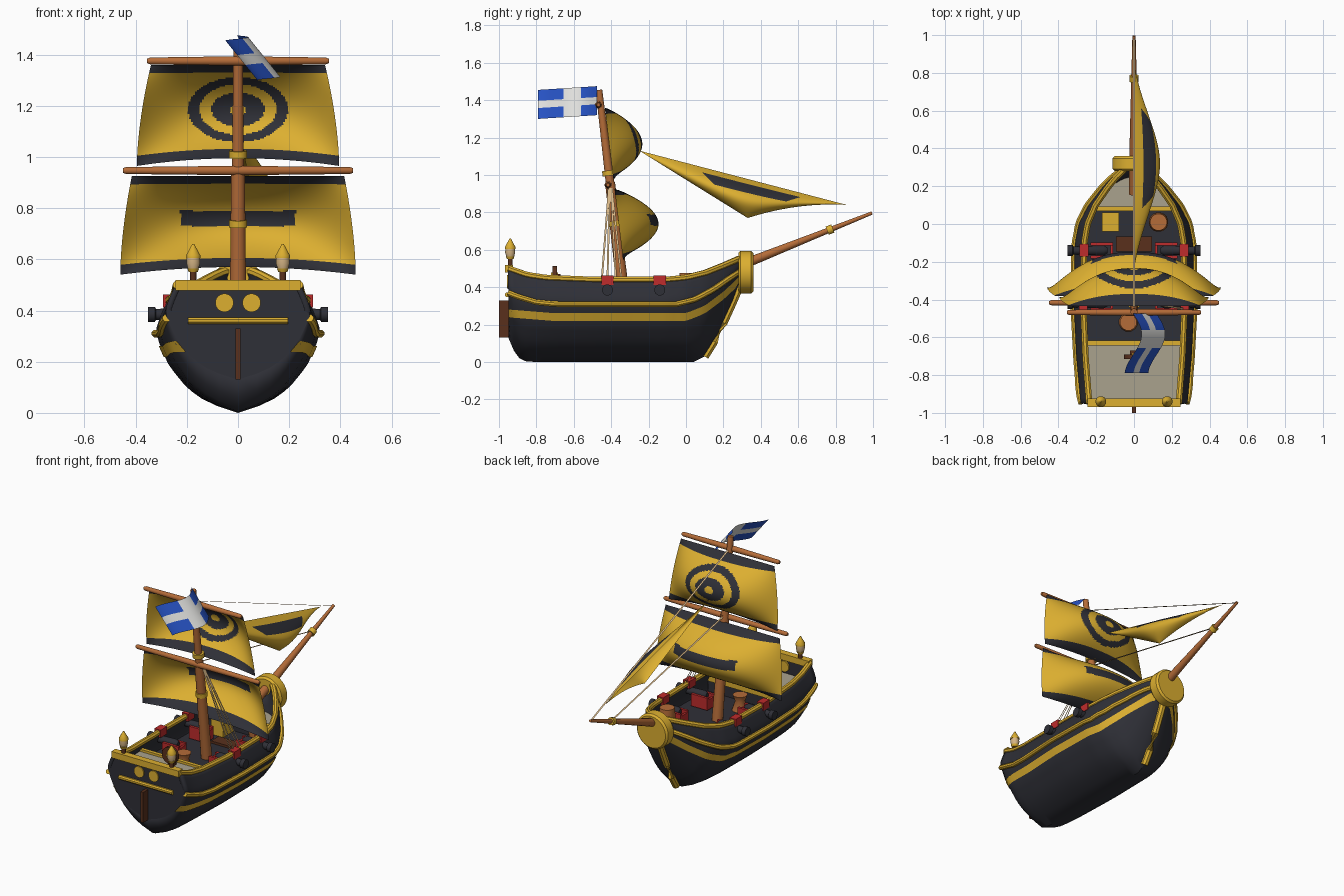
import bpy, bmesh, math
from mathutils import Vector

if "Cube" in bpy.data.objects:
    bpy.data.objects.remove(bpy.data.objects["Cube"])


def material(name, r, g, b):
    m = bpy.data.materials.new(name)
    m.diffuse_color = (r, g, b, 1)
    m.use_nodes = True
    m.node_tree.nodes["Principled BSDF"].inputs["Base Color"].default_value = m.diffuse_color
    return m


GOLD = material("gold", 0.72, 0.43, 0.03)
DARK = material("dark slate", 0.028, 0.029, 0.038)
WOOD = material("wood", 0.46, 0.15, 0.04)
BROWN = material("dark brown", 0.10, 0.03, 0.012)
DECK = material("pale deck", 0.40, 0.36, 0.27)
RED = material("red", 0.52, 0.025, 0.025)
BLUE = material("blue", 0.02, 0.085, 0.55)
WHITE = material("white", 0.75, 0.75, 0.73)
CREAM = material("cream", 0.68, 0.47, 0.24)


def mesh(name, verts, faces, mats, idx=None):
    me = bpy.data.meshes.new(name)
    me.from_pydata([tuple(v) for v in verts], [], faces)
    for m in mats:
        me.materials.append(m)
    if idx:
        me.polygons.foreach_set("material_index", idx)
    bm = bmesh.new()
    bm.from_mesh(me)
    bmesh.ops.recalc_face_normals(bm, faces=bm.faces)
    bm.to_mesh(me)
    bm.free()
    ob = bpy.data.objects.new(name, me)
    bpy.context.collection.objects.link(ob)
    return ob


def grid(name, fn, nu, nv, mats, rule=None):
    """Surface fn(u, v) with u, v in 0..1; rule picks the colour of a face."""
    verts = [fn(i / nu, j / nv) for i in range(nu + 1) for j in range(nv + 1)]
    faces, idx = [], []
    for i in range(nu):
        for j in range(nv):
            a = i * (nv + 1) + j
            faces.append((a, a + nv + 1, a + nv + 2, a + 1))
            idx.append(int(rule((i + .5) / nu, (j + .5) / nv)) if rule else 0)
    return mesh(name, verts, faces, mats, idx)


def tube(name, pts, radii, mat, n=12):
    """Round section swept along points, one radius or one per point."""
    pts = [Vector(p) for p in pts]
    if not isinstance(radii, (list, tuple)):
        radii = [radii] * len(pts)
    verts, faces = [], []
    for i, (p, r) in enumerate(zip(pts, radii)):
        t = (pts[min(i + 1, len(pts) - 1)] - pts[max(i - 1, 0)]).normalized()
        ref = Vector((0, 1, 0)) if abs(t.z) > .9 else Vector((0, 0, 1))
        a = t.cross(ref).normalized()
        b = t.cross(a)
        for k in range(n):
            w = 2 * math.pi * (k + .5) / n
            verts.append(p + r * (a * math.cos(w) + b * math.sin(w)))
    for i in range(len(pts) - 1):
        for k in range(n):
            k2 = (k + 1) % n
            faces.append((i * n + k, i * n + k2, (i + 1) * n + k2, (i + 1) * n + k))
    faces += [tuple(range(n)), tuple(range((len(pts) - 1) * n, len(pts) * n))]
    return mesh(name, verts, faces, [mat])


def box(name, x0, x1, y0, y1, z0, z1, mat):
    v = [(x, y, z) for x in (x0, x1) for y in (y0, y1) for z in (z0, z1)]
    f = [(0, 1, 3, 2), (4, 5, 7, 6), (0, 1, 5, 4), (2, 3, 7, 6), (0, 2, 6, 4), (1, 3, 7, 5)]
    return mesh(name, v, f, [mat])


def interp(table, x):
    for (a, va), (b, vb) in zip(table, table[1:]):
        if x <= b:
            return va + (vb - va) * max(0, (x - a) / (b - a))
    return table[-1][1]


# Hull form: keel line, sheer line, half width and section shape
Y0, Y1 = -.95, .31
KEEL = [(-.95, .13), (-.92, .06), (-.88, .006), (-.8, 0), (.04, 0), (.1, .03),
        (.15, .11), (.2, .21), (.25, .32), (.29, .43), (.31, .5)]
SHEER = [(-.95, .5), (-.85, .465), (-.75, .45), (-.5, .44), (-.1, .44), (0, .45),
         (.1, .475), (.2, .515), (.28, .55), (.31, .555)]
WIDTH = [(-.95, .285), (-.7, .308), (-.4, .322), (-.1, .315), (0, .295), (.1, .245),
         (.2, .165), (.26, .105), (.31, .04)]
SECTION = [(0, 0), (.09, .37), (.22, .62), (.42, .84), (.6, .95), (.73, 1), (.85, .95), (1, .86)]
STRIPE = [(-.95, .26), (-.7, .24), (0, .24), (.1, .28), (.2, .355), (.28, .43), (.31, .47)]
WALE = [(-.95, .37), (-.9, .35), (-.8, .32), (-.7, .31), (-.05, .31), (.05, .335),
        (.15, .39), (.22, .44), (.31, .5)]


def half(y, z):
    zb, zt = interp(KEEL, y), interp(SHEER, y)
    return interp(WIDTH, y) * interp(SECTION, max(0, min(1, (z - zb) / (zt - zb))))


def yat(u):
    return Y0 + (Y1 - Y0) * u


def hull_pt(u, v):
    y, t = yat(u), abs(2 * v - 1)
    zb, zt = interp(KEEL, y), interp(SHEER, y)
    x = math.copysign(interp(WIDTH, y) * interp(SECTION, t), v - .5)
    return x, y, zb + (zt - zb) * t


hull = grid("hull", hull_pt, 42, 32, [DARK])
mod = hull.modifiers.new("thickness", "SOLIDIFY")
mod.thickness = .022
mod.offset = -1


def transom_pt(u, v):
    x, y, z = hull_pt(0, .5 + v / 2)
    return x * (2 * u - 1), y, z


grid("transom", transom_pt, 2, 16, [DARK])

# Rails, painted stripe and stem
for s, side in ((1, "right"), (-1, "left")):
    ys = [yat(i / 42) for i in range(43)]
    tube(f"top_rail_{side}", [(s * (half(y, 9) - .008), y, interp(SHEER, y)) for y in ys], .018, GOLD, 8)
    tube(f"wale_{side}", [(s * (half(y, interp(WALE, y)) + .004), y, interp(WALE, y)) for y in ys], .016, GOLD, 8)

    def stripe_pt(u, v):
        y = yat(u * .98)
        z = interp(STRIPE, y) + .042 * (v - .5)
        return s * (half(y, z) + .005), y, z
    grid(f"stripe_{side}", stripe_pt, 42, 2, [GOLD])
tube("stem", [(0, .1, .03), (0, .15, .11), (0, .2, .21), (0, .25, .32), (0, .31, .46)], .024, GOLD, 8)

# Decks with cross beams
for name, a, b, z, m in (("main_deck", -.64, .09, .3, DARK), ("stern_deck", -.94, -.63, .39, DECK),
                         ("bow_deck", .08, .28, .39, DECK)):
    grid(name, lambda u, v: ((2 * v - 1) * max(.005, half(a + (b - a) * u, z) - .012), a + (b - a) * u, z),
         12, 2, [m])
for name, y in (("stern_beam", -.63), ("bow_beam", .08)):
    w = half(y, .39) - .015
    box(name, -w, w, y - .012, y + .012, .37, .405, GOLD)
    box(name + "_bulkhead", -w, w, y - .005, y + .005, .3, .385, DARK)

# Stern: bars, windows, rudder, lanterns
box("stern_rail", -.245, .245, -.968, -.925, .478, .52, GOLD)
tube("stern_ledge", [(-.195, -.955, .36), (.195, -.955, .36)], .014, GOLD, 8)
box("rudder", -.01, .01, -1, -.94, .13, .33, BROWN)
for s in (-1, 1):
    tube("stern_window", [(s * .053, -.94, .43), (s * .053, -.957, .43)], .036, GOLD, 20)
    x = s * .175
    tube("lantern_post", [(x, -.94, .5), (x, -.94, .56)], .013, BROWN)
    tube("lantern_base", [(x, -.94, .55), (x, -.94, .565)], [.018, .024], GOLD)
    tube("lantern_glass", [(x, -.94, .56), (x, -.94, .585), (x, -.94, .61)], [.02, .028, .026], CREAM)
    tube("lantern_cap", [(x, -.94, .605), (x, -.94, .615), (x, -.94, .635), (x, -.94, .66)],
         [.029, .029, .018, .004], GOLD)

# Cannons with carriages and port lids
for s in (-1, 1):
    for y in (-.42, -.14):
        tube("cannon", [(s * .14, y, .385), (s * .16, y, .385), (s * .32, y, .385), (s * .325, y, .385),
                        (s * .352, y, .385)], [.015, .028, .022, .03, .03], DARK)
        for dy in (-.034, .034):
            box("carriage_cheek", s * .11, s * .23, y + dy - .008, y + dy + .008, .31, .39, RED)
        box("carriage_back", s * .11, s * .125, y - .04, y + .04, .31, .375, RED)
        h = half(y, 9)
        box("port_lid", s * (h - .03), s * (h + .016), y - .033, y + .033, .412, .462, RED)

# Bow disc and bowsprit
tube("bow_disc", [(0, .28, .48), (0, .292, .48), (0, .348, .48), (0, .36, .48)], [.103, .115, .115, .103], GOLD, 28)
tube("bowsprit", [(0, .16, .47), (0, .35, .54), (0, .995, .797)], [.028, .026, .009], WOOD)
tube("bowsprit_ring", [(0, .755, .702), (0, .785, .714)], .024, GOLD)


# Mast and yards
def mast_y(z):
    return -.345 - (z - .45) * .12


def on_mast(z):
    return 0, mast_y(z), z


tube("lower_mast", [on_mast(.29), on_mast(.96)], [.034, .027], WOOD, 16)
tube("upper_mast", [on_mast(.93), on_mast(1.455)], [.024, .018], WOOD, 16)
for z in (.74, 1.01):
    tube("mast_ring", [on_mast(z - .014), on_mast(z + .014)], .036, GOLD, 16)
for name, z, w in (("lower_yard", .947, .45), ("upper_yard", 1.375, .355)):
    y = mast_y(z) - .012
    tube(name, [(-w, y, z), (-w + .012, y, z), (0, y, z), (w - .012, y, z), (w, y, z)],
         [.009, .014, .019, .014, .009], WOOD)


# Square sails with dark hems and emblems
def square_sail(name, zlo, ztop, wlo, wtop, belly, emblem):
    def pt(u, v):
        k = 2 * u - 1
        z0 = zlo + .03 * (1 - k * k)
        z = z0 + (ztop - z0) * v
        x = k * (wlo - (wlo - wtop) * v ** 1.7)
        return x, mast_y(z) + .02 + belly * math.sin(math.pi * v) ** .8 * (1 - abs(k) ** 2.3), z

    def rule(u, v):
        x, _, z = pt(u, v)
        return v < .1 or v > .92 or emblem(x, z)
    grid(name, pt, 100, 60, [GOLD, DARK], rule)


def rings(x, z):
    r = math.hypot(x / .195, (z - 1.185) / .127)
    return .77 < r < 1 or .17 < r < .53


square_sail("upper_sail", .965, 1.36, .395, .34, .178, rings)
square_sail("lower_sail", .54, .925, .46, .415, .213, lambda x, z: abs(x) < .225 and .73 < z < .79)

# Triangular head sail
HEAD, TACK, CLEW = Vector((0, -.25, 1.13)), Vector((0, .86, .84)), Vector((.07, .33, .77))


def jib_pt(s, t):
    p = HEAD.lerp(TACK, s).lerp(CLEW, t)
    p.x += .1 * math.sin(math.pi * t) * math.sin(math.pi * s) ** .6
    p.z += .1 * t * (1 - t) * s ** 4
    return p


grid("head_sail", jib_pt, 60, 30, [GOLD, DARK], lambda s, t: .27 < s < .81 and .13 < t < .36)


# Flat ribbon ropes
def rope(name, a, b, d):
    a, b, d = Vector(a), Vector(b), Vector(d)
    mesh(name, [a - d, a + d, b + d, b - d], [(0, 1, 2, 3)], [CREAM])


rope("top_stay", on_mast(1.38), (0, .99, .795), (.006, 0, 0))
rope("lower_stay", on_mast(.96), (0, .77, .715), (.006, 0, 0))
for y in (-.45, -.42, -.375, -.345):
    rope("shroud", (.03, -.405 + (y + .4) * .15, .93), (.27, y, .44), (0, .005, 0))


# Wavy flag with a pale cross
def flag_pt(u, v):
    x = .045 * math.sin(u * math.pi * 1.45) + .125 * (1 - v) - .005
    return x, -.475 - .315 * u, 1.32 - .02 * u + .155 * v


grid("flag", flag_pt, 40, 24, [BLUE, WHITE], lambda u, v: .28 < u < .57 or .37 < v < .63)

# Deck fittings
tube("barrel", [(.13, .01, .3), (.13, .01, .39), (.13, .01, .475)], [.042, .052, .045], WOOD, 16)
box("crate", -.17, -.08, -.04, .06, .3, .4, GOLD)
box("hatch", -.095, .095, -.145, -.065, .3, .315, BROWN)
tube("capstan", [(-.03, -.52, .3), (-.03, -.52, .36), (-.03, -.52, .4)], [.05, .03, .045], WOOD)
box("wheel_post", -.02, .02, -.7, -.67, .39, .47, BROWN)
tube("steering_wheel", [(0, -.715, .46), (0, -.69, .46)], .055, BROWN, 16)
tube("wheel_hub", [(0, -.722, .46), (0, -.685, .46)], .018, GOLD)

# Smooth shading that keeps edges sharp
bpy.ops.object.select_all(action="SELECT")
bpy.context.view_layer.objects.active = hull
bpy.ops.object.shade_smooth_by_angle(angle=math.radians(40))
